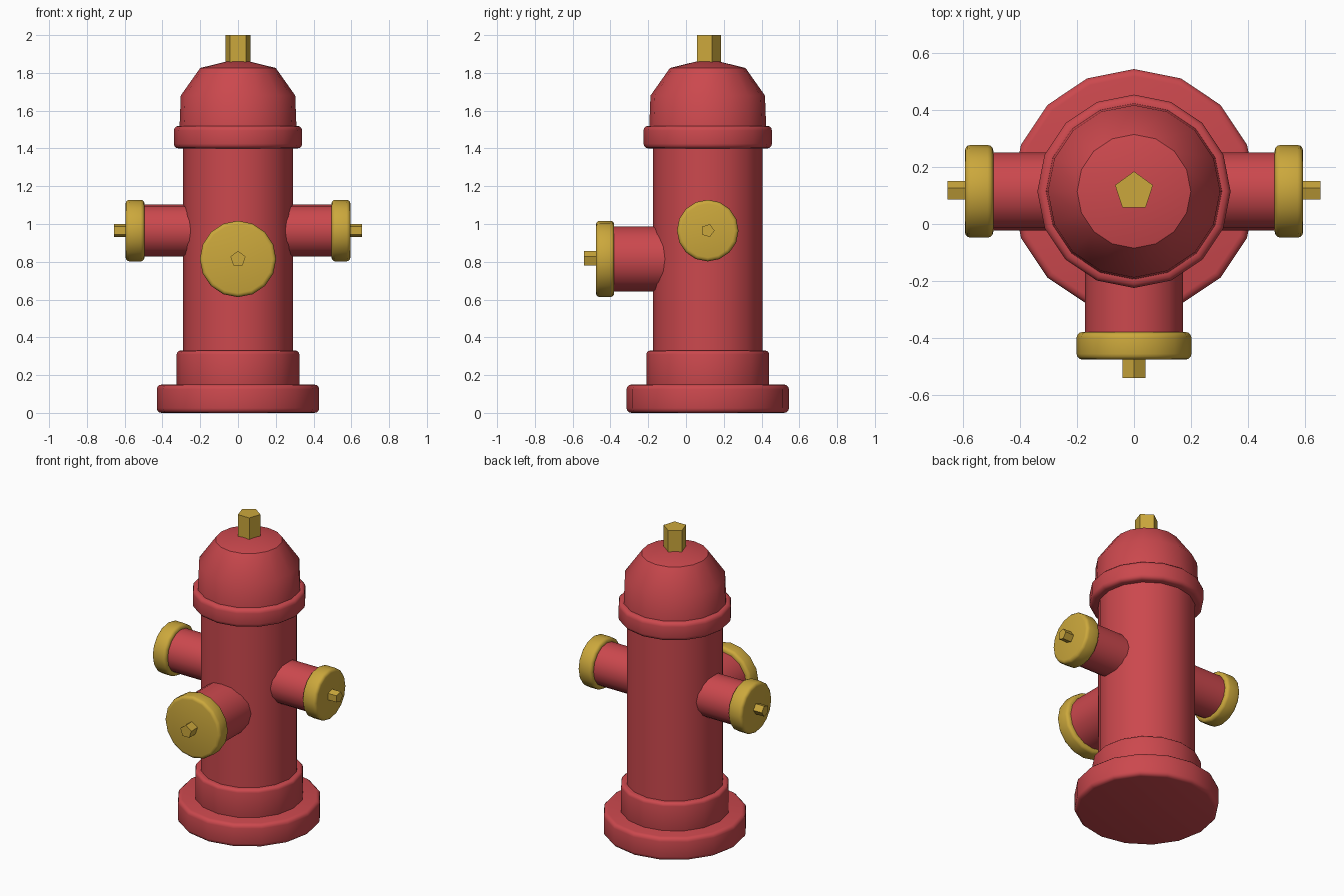
import bpy, bmesh, math
from mathutils import Matrix, Vector

if "Cube" in bpy.data.objects:
    bpy.data.objects.remove(bpy.data.objects["Cube"])

CY = 0.115  # the barrel axis sits behind the origin because of the front outlet


def material(name, rgb):
    m = bpy.data.materials.new(name)
    m.diffuse_color = (*rgb, 1)
    m.use_nodes = True
    m.node_tree.nodes["Principled BSDF"].inputs["Base Color"].default_value = m.diffuse_color
    return m


RED = material("hydrant red", (0.60, 0.065, 0.075))
GOLD = material("brass yellow", (0.60, 0.39, 0.045))

UP = Matrix.Identity(3)
FRONT = Matrix.Rotation(math.radians(90), 3, 'X')
RIGHT = Matrix.Rotation(math.radians(90), 3, 'Y')
LEFT = Matrix.Rotation(math.radians(-90), 3, 'Y')


def lathe(name, profile, mat, origin=(0, CY, 0), rot=UP, sides=16, bevel=0.0):
    """Closed solid from (radius, height) rings; one vertex points along local +y."""
    bm = bmesh.new()
    rings = []
    for r, h in profile:
        if r == 0:
            rings.append([bm.verts.new((0, 0, h))] * sides)
            continue
        angles = [math.pi / 2 + 2 * math.pi * i / sides for i in range(sides)]
        rings.append([bm.verts.new((r * math.cos(a), r * math.sin(a), h)) for a in angles])
    for lo, hi in zip(rings, rings[1:]):
        for i in range(sides):
            j = (i + 1) % sides
            corners = [lo[i], lo[j], hi[j], hi[i]]
            bm.faces.new(list(dict.fromkeys(corners)))
    bm.faces.new(rings[0][::-1])
    if profile[-1][0] > 0:
        bm.faces.new(rings[-1])
    bm.normal_update()
    if bevel:
        rims = [e for e in bm.edges if e.calc_face_angle(0) > math.radians(80)]
        bmesh.ops.bevel(bm, geom=rims, offset=bevel, segments=3, profile=0.5,
                        affect='EDGES', clamp_overlap=True)
    bm.transform(Matrix.Translation(Vector(origin)) @ rot.to_4x4())
    me = bpy.data.meshes.new(name)
    bm.to_mesh(me)
    bm.free()
    me.materials.append(mat)
    me.shade_smooth()
    me.set_sharp_from_angle(angle=math.radians(35))
    ob = bpy.data.objects.new(name, me)
    bpy.context.collection.objects.link(ob)
    return ob


def tube(name, r, h0, h1, mat, **kw):
    return lathe(name, [(r, h0), (r, h1)], mat, **kw)


# barrel, stacked from the ground up
tube("base_flange", 0.43, 0.0, 0.15, RED, bevel=0.025)
tube("lower_ring", 0.325, 0.13, 0.33, RED, bevel=0.02)
tube("barrel", 0.29, 0.30, 1.42, RED)
tube("collar", 0.34, 1.40, 1.52, RED, bevel=0.025)
lathe("dome", [(0.31, 1.50), (0.303, 1.68), (0.2, 1.826), (0, 1.875)], RED)
tube("top_nut", 0.07, 1.84, 2.0, GOLD, sides=5)


# outlets: pipe, cap and nut along one direction
def outlet(side, rot, z, pipe_r, cap_r, nut_r, cap0, cap1, tip):
    at = dict(origin=(0, CY, z), rot=rot)
    tube(side + "_outlet_pipe", pipe_r, 0.15, cap0 + 0.02, RED, **at)
    tube(side + "_outlet_cap", cap_r, cap0, cap1, GOLD, bevel=0.02, **at)
    tube(side + "_outlet_nut", nut_r, cap1 - 0.02, tip, GOLD, sides=5, **at)


outlet("front", FRONT, 0.815, 0.173, 0.202, 0.042, 0.495, 0.592, 0.656)
outlet("right", RIGHT, 0.965, 0.137, 0.163, 0.036, 0.495, 0.595, 0.656)
outlet("left", LEFT, 0.965, 0.137, 0.163, 0.036, 0.495, 0.595, 0.656)
